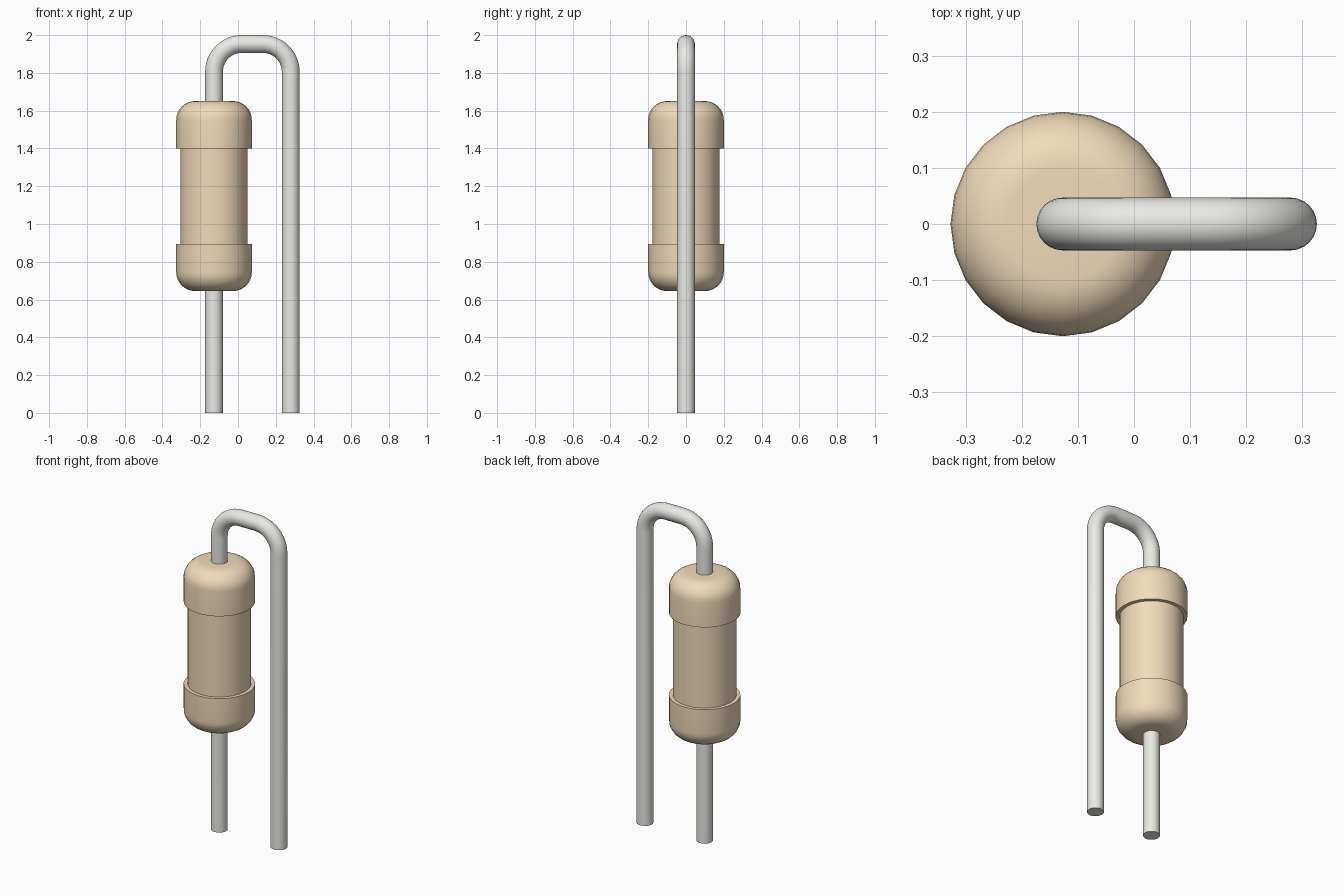
import bpy, bmesh, math
from mathutils import Vector

if "Cube" in bpy.data.objects:
    bpy.data.objects.remove(bpy.data.objects["Cube"])

SIDES = 24
BODY_X, END_X = -0.127, 0.279       # axes of the two legs
WIRE_R, BEND_R, TOP_Z = 0.047, 0.147, 1.953


def make_material(name, color):
    mat = bpy.data.materials.new(name)
    mat.diffuse_color = color
    mat.use_nodes = True
    mat.node_tree.nodes["Principled BSDF"].inputs["Base Color"].default_value = mat.diffuse_color
    return mat


def skin_rings(name, rings, mat):
    """Bridge successive rings of points into a capped, smooth-shaded tube."""
    bm = bmesh.new()
    loops = [[bm.verts.new(p) for p in ring] for ring in rings]
    for a, b in zip(loops, loops[1:]):
        for i in range(SIDES):
            j = (i + 1) % SIDES
            bm.faces.new((a[i], a[j], b[j], b[i]))
    bm.faces.new(loops[0][::-1])
    bm.faces.new(loops[-1])
    bmesh.ops.recalc_face_normals(bm, faces=bm.faces)
    mesh = bpy.data.meshes.new(name)
    bm.to_mesh(mesh)
    bm.free()
    obj = bpy.data.objects.new(name, mesh)
    bpy.context.collection.objects.link(obj)
    mesh.materials.append(mat)
    bpy.ops.object.select_all(action='DESELECT')
    obj.select_set(True)
    bpy.context.view_layer.objects.active = obj
    bpy.ops.object.shade_smooth_by_angle(angle=math.radians(35))
    return obj


def ring(center, u, v, radius):
    angles = [2 * math.pi * i / SIDES for i in range(SIDES)]
    return [center + radius * (math.cos(a) * u + math.sin(a) * v) for a in angles]


X, Y = Vector((1, 0, 0)), Vector((0, 1, 0))

# Resistor body: rounded end caps stepping in to a thinner middle
MID_Z, HALF, CAP_R, CORE_R, ROUND = 1.148, 0.503, 0.2, 0.178, 0.1
upper = [(CORE_R, 0.253), (CAP_R, 0.253)]
for k in range(9):
    t = math.pi / 2 * k / 8
    upper.append((CAP_R - ROUND + ROUND * math.cos(t),
                  HALF - ROUND + ROUND * math.sin(t)))
profile = [(r, -z) for r, z in reversed(upper)] + upper
skin_rings("resistor_body",
           [ring(Vector((BODY_X, 0, MID_Z + z)), X, Y, r) for r, z in profile],
           make_material("tan_coating", (0.883, 0.711, 0.492, 1)))

# Wire lead: up through the body, over two bends and back down
path = [(Vector((BODY_X, 0, 0)), math.pi)]
for cx, start in ((BODY_X + BEND_R, math.pi), (END_X - BEND_R, math.pi / 2)):
    for k in range(13):
        t = start - math.pi / 2 * k / 12
        path.append((Vector((cx + BEND_R * math.cos(t), 0,
                             TOP_Z - BEND_R + BEND_R * math.sin(t))), t))
path.append((Vector((END_X, 0, 0)), 0))
skin_rings("wire_lead",
           [ring(p, Vector((math.cos(t), 0, math.sin(t))), Y, WIRE_R) for p, t in path],
           make_material("metal_grey", (0.824, 0.82, 0.781, 1)))
